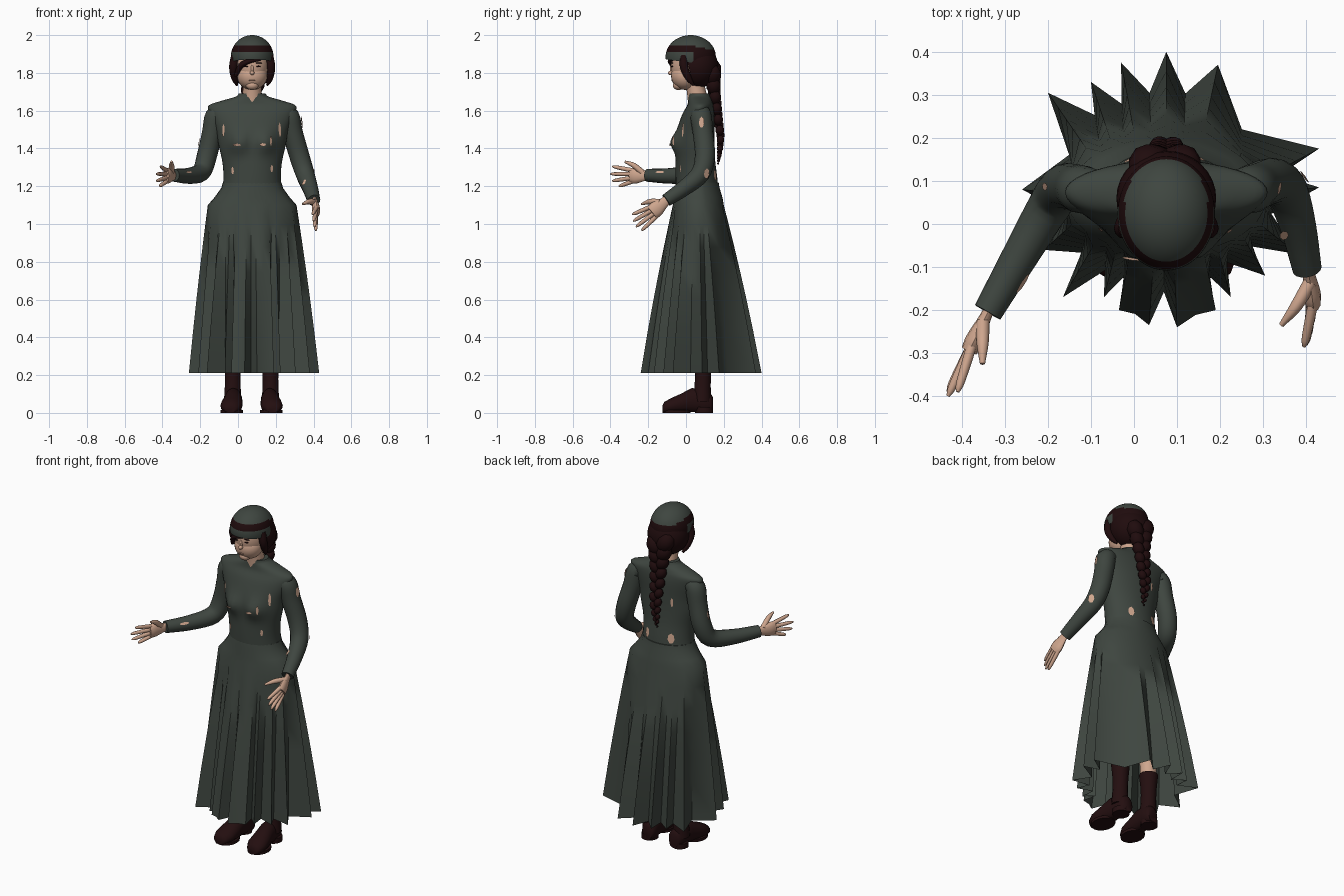
import bpy, bmesh, math
from math import sin, cos, exp, tau
from mathutils import Vector, Matrix
from mathutils.bvhtree import BVHTree

if "Cube" in bpy.data.objects:
    bpy.data.objects.remove(bpy.data.objects["Cube"], do_unlink=True)

CX = 0.075  # body centre line


def material(name, rgb):
    m = bpy.data.materials.new(name)
    m.use_nodes = True
    m.diffuse_color = (*rgb, 1)
    m.node_tree.nodes["Principled BSDF"].inputs["Base Color"].default_value = (*rgb, 1)
    return m


GREEN = material("dress grey green", (0.049, 0.061, 0.051))
SKIN = material("skin", (0.62, 0.38, 0.27))
HAIR = material("dark brown hair", (0.014, 0.0035, 0.004))
LEATHER = material("dark red leather", (0.017, 0.0045, 0.005))
LIP = material("lips", (0.5, 0.28, 0.2))


def finish(name, bm, *mats, angle=50):
    bmesh.ops.recalc_face_normals(bm, faces=bm.faces)
    me = bpy.data.meshes.new(name)
    bm.to_mesh(me)
    bm.free()
    ob = bpy.data.objects.new(name, me)
    bpy.context.collection.objects.link(ob)
    for m in mats:
        me.materials.append(m)
    bpy.ops.object.select_all(action='DESELECT')
    ob.select_set(True)
    bpy.context.view_layer.objects.active = ob
    bpy.ops.object.shade_smooth_by_angle(angle=math.radians(angle))
    return ob


def add_loft(bm, rings, cap_end=True):
    rows = [[bm.verts.new(p) for p in r] for r in rings]
    n = len(rows[0])
    for a, b in zip(rows, rows[1:]):
        for i in range(n):
            bm.faces.new((a[i], a[(i + 1) % n], b[(i + 1) % n], b[i]))
    bm.faces.new(rows[0])
    if cap_end:
        bm.faces.new(rows[-1])


def smooth_path(pts, steps=4):
    """Catmull-Rom resampling of points of any dimension."""
    p = [Vector(q) for q in pts]
    p = [2 * p[0] - p[1]] + p + [2 * p[-1] - p[-2]]
    out = []
    for a, b, c, d in zip(p, p[1:], p[2:], p[3:]):
        for s in range(steps):
            t = s / steps
            out.append((2 * b + (c - a) * t + (2 * a - 5 * b + 4 * c - d) * t * t
                        + (3 * b - a - 3 * c + d) * t ** 3) / 2)
    return out + [p[-2]]


def add_tube(bm, pts, ref, flat=1.0, sides=12):
    """Tube through (x, y, z, radius) points; flat thins it sideways."""
    path = smooth_path(pts)
    rings = []
    for i, p in enumerate(path):
        d = (path[min(i + 1, len(path) - 1)] - path[max(i - 1, 0)]).xyz.normalized()
        s = d.cross(Vector(ref)).normalized()
        u = s.cross(d)
        rings.append([p.xyz + p.w * (s * flat * cos(k * tau / sides) + u * sin(k * tau / sides))
                      for k in range(sides)])
    add_loft(bm, rings)


def add_ball(bm, c, r, segs=20, tilt=0):
    mat = Matrix.Translation(c) @ Matrix.Rotation(tilt, 4, 'Y') @ Matrix.Diagonal((*r, 1))
    bmesh.ops.create_uvsphere(bm, u_segments=segs, v_segments=segs // 2, radius=1, matrix=mat)


def balls(name, mat, items, segs=20):
    bm = bmesh.new()
    for c, r in items:
        add_ball(bm, c, r, segs)
    return finish(name, bm, mat)


# Skirt: smooth hips running down into a star-shaped pleated hem
tips = [(-.035, -.2), (.035, -.235), (.1, -.24), (.19, -.2), (.225, -.17), (.305, -.12),
        (.38, -.07), (.43, .085), (.43, .175), (.195, .37), (.075, .4), (-.03, .375),
        (-.1, .33), (-.2, .305), (-.26, .08), (-.21, -.06), (-.165, -.17), (-.07, -.17)]
centre = Vector((CX, 0.07))
hem = []
for i, tip in enumerate(tips):
    a = Vector(tip) - centre
    b = Vector(tips[(i + 1) % len(tips)]) - centre
    depth = 0.97 if i in (0, 2) else 0.74
    hem += [a, (a + b) / 2 * depth]
angles = [math.atan2(h.y / 0.32, h.x / 0.345) for h in hem]


def oval(z, rx, ry, cy):
    return [Vector((CX + rx * cos(a), cy + ry * sin(a), z)) for a in angles]


hip = oval(1.1, 0.235, 0.135, 0.065)
floor_ring = [Vector((*(centre + h), 0.21)) for h in hem]
rings = [oval(1.22, .155, .113, .06), oval(1.19, .164, .118, .06), oval(1.14, .2, .128, .065), hip]
for t in (.12, .25, .4, .55, .75, 1):
    spread = t + .16 * t * (1 - t)  # cloth billows a little between hip and hem
    rings.append([Vector((*a.xy.lerp(b.xy, spread), a.z + (b.z - a.z) * t))
                  for a, b in zip(hip, floor_ring)])
bm = bmesh.new()
add_loft(bm, rings, cap_end=False)
finish("skirt", bm, GREEN, angle=60)

# Bodice: height, half width, half depth, depth centre, with a soft bust
profile = [(1.17, .158, .112, .06), (1.25, .152, .11, .055), (1.33, .158, .105, .05),
           (1.42, .178, .1, .05), (1.5, .192, .098, .052), (1.58, .222, .085, .065),
           (1.625, .232, .07, .075), (1.65, .17, .064, .075), (1.674, .088, .06, .072),
           (1.692, .07, .055, .068)]
N = 40
rings = []
for z, rx, ry, cy in smooth_path(profile, 4):
    ring = []
    for k in range(N):
        c, s = cos(k * tau / N), sin(k * tau / N)
        lobe = exp(-((abs(rx * c) - .075) / .055) ** 2 - ((z - 1.43) / .055) ** 2)
        ring.append((CX + rx * c, cy + ry * s + .045 * lobe * min(0, s), z))
    rings.append(ring)
bm = bmesh.new()
add_loft(bm, rings)
bodice = finish("bodice", bm, GREEN)

# Sleeves, from the shoulder down to the cuff
arms = {
    "right": [(-.08, .08, 1.59, .045), (-.118, .08, 1.57, .056), (-.137, .085, 1.48, .054),
              (-.165, .085, 1.36, .053), (-.195, .045, 1.275, .05), (-.265, -.075, 1.255, .042),
              (-.34, -.205, 1.258, .034)],
    "left": [(.23, .08, 1.59, .045), (.268, .08, 1.57, .056), (.29, .09, 1.48, .054),
             (.325, .1, 1.36, .053), (.355, .075, 1.265, .05), (.382, -.01, 1.19, .042),
             (.402, -.105, 1.125, .034)]}
sleeves = {}
for side, pts in arms.items():
    bm = bmesh.new()
    add_tube(bm, pts, (1, 0, 0), sides=16)
    sleeves[side] = finish(side + "_sleeve", bm, GREEN)

# Hands: wrist, knuckles, finger tips and thumb tip
hands = {
    "right": ((-.33, -.185, 1.257), (-.383, -.295, 1.255),
              [(-.41, -.39, 1.305), (-.432, -.4, 1.265), (-.432, -.39, 1.228), (-.415, -.355, 1.2)],
              (-.352, -.325, 1.33)),
    "left": ((.403, -.09, 1.135), (.415, -.18, 1.06),
             [(.395, -.285, 1.05), (.4, -.28, 1.015), (.405, -.265, .985), (.412, -.235, .965)],
             (.342, -.235, 1.105))}
z_axis = Vector((0, 0, 1))
for side, (wrist, palm, fingers, thumb) in hands.items():
    w, p = Vector(wrist), Vector(palm)
    along = (p - w).normalized()
    up = along.cross(z_axis).normalized().cross(along)
    bm = bmesh.new()
    add_tube(bm, [(*w, .024), (*w.lerp(p, .3), .028), (*w.lerp(p, .75), .042), (*p, .038)],
             z_axis, flat=0.5)
    for k, tip in enumerate(fingers):
        root = p + up * (.028 - .019 * k) - along * .015
        tip = Vector(tip)
        add_tube(bm, [(*root, .012), (*root.lerp(tip, .5), .011), (*root.lerp(tip, .85), .009),
                      (*tip, .004)], z_axis, sides=8)
    root, tip = w.lerp(p, .4) + up * .015, Vector(thumb)
    add_tube(bm, [(*root, .016), (*(root.lerp(tip, .5) + up * .01), .014), (*tip, .006)],
             z_axis, sides=8)
    finish(side + "_hand", bm, SKIN)


# Small skin openings worn through the cloth
def openings(name, cloth, spots):
    me = cloth.data
    tree = BVHTree.FromPolygons([v.co for v in me.vertices], [p.vertices for p in me.polygons])
    bm = bmesh.new()
    for point, w, h in spots:
        co, normal, _, _ = tree.find_nearest(Vector(point))
        if normal.dot(Vector(point) - co) < 0:
            normal = -normal
        rot = normal.to_track_quat('Z', 'Y').to_matrix().to_4x4()
        bmesh.ops.create_circle(bm, cap_ends=True, segments=7, radius=1,
                                matrix=Matrix.Translation(co + normal * .004) @ rot
                                @ Matrix.Diagonal((w, h, 1, 1)))
    finish(name, bm, SKIN)


openings("bodice_openings", bodice, [
    ((-.11, -.06, 1.5), .007, .035), ((.25, -.06, 1.5), .008, .04), ((-.03, -.2, 1.4), .022, .008),
    ((.14, -.2, 1.4), .018, .008), ((.22, -.12, 1.44), .007, .028), ((-.07, -.1, 1.28), .008, .02),
    ((.22, -.1, 1.29), .008, .02), ((-.05, .25, 1.27), .02, .03), ((.19, .25, 1.27), .018, .03),
    ((-.03, .25, 1.47), .008, .028)])
openings("right_sleeve_openings", sleeves["right"], [((-.24, -.15, 1.29), .028, .008),
                                                      ((-.3, .1, 1.45), .009, .028)])
openings("left_sleeve_openings", sleeves["left"], [((.5, .06, 1.56), .015, .03),
                                                    ((.45, .15, 1.26), .018, .028),
                                                    ((.33, -.05, 1.24), .01, .02)])

# Neck, face, nose and ears
bm = bmesh.new()
add_tube(bm, [(CX, .07, 1.62, .058), (CX, .055, 1.7, .05), (CX, .04, 1.8, .05)], (1, 0, 0))
finish("neck", bm, SKIN)
balls("head", SKIN, [((CX, .025, 1.84), (.088, .105, .12)), ((CX, -.005, 1.785), (.08, .074, .075)),
                     ((CX, -.04, 1.735), (.034, .03, .026))], 28)
balls("nose", SKIN, [((CX, -.08, 1.8), (.012, .016, .012)), ((CX, -.074, 1.82), (.008, .012, .026))], 12)
balls("lips", LIP, [((CX, -.07, 1.76), (.019, .008, .004))], 12)
for x, side in ((-1, "right"), (1, "left")):
    balls(side + "_eye", HAIR, [((CX + x * .033, -.073, 1.834), (.012, .006, .004))], 12)
    balls(side + "_brow", HAIR, [((CX + x * .035, -.074, 1.852), (.018, .006, .003))], 12)

# Cap with a dark band of hair showing around it
bm = bmesh.new()
add_ball(bm, (CX, .025, 1.885), (.113, .133, .115), 56)
bmesh.ops.bisect_plane(bm, geom=bm.verts[:] + bm.edges[:] + bm.faces[:], plane_co=(CX, 0, 1.858),
                       plane_no=(0, .12, 1), clear_inner=True)
for f in bm.faces:
    c = f.calc_center_median()
    f.material_index = int(c.z < 1.95 - .2 * max(c.y, 0) and (c.z > 1.905 or c.y > .04))
finish("cap", bm, GREEN, HAIR)

# Hair behind and beside the face, and the fringe
bm = bmesh.new()
add_ball(bm, (CX, .06, 1.835), (.116, .11, .115), 32)
bmesh.ops.bisect_plane(bm, geom=bm.verts[:] + bm.edges[:] + bm.faces[:], plane_co=(CX, .015, 1.83),
                       plane_no=(0, 1, .25), clear_inner=True)
finish("back_hair", bm, HAIR)
bm = bmesh.new()
for s in (-1, 1):
    add_tube(bm, [(CX + s * .09, -.01, 1.89, .022), (CX + s * .1, -.01, 1.83, .022),
                  (CX + s * .094, .015, 1.77, .016), (CX + s * .08, .04, 1.735, .006)], (1, 0, 0))
add_tube(bm, [(.12, -.075, 1.87, .008), (.06, -.079, 1.862, .018), (.015, -.06, 1.838, .022),
              (-.012, -.03, 1.785, .014)], (0, 1, 0), flat=.7)
finish("fringe", bm, HAIR)

# Braid: crossed knots down the back
bm = bmesh.new()
knots = smooth_path([(CX, .135, 1.82, .08), (CX, .15, 1.7, .054), (CX, .166, 1.58, .042),
                     (CX, .182, 1.47, .034), (CX, .178, 1.38, .022), (CX, .17, 1.32, .008)])
for i, k in enumerate(knots):
    s = 1 if i % 2 else -1
    add_ball(bm, (k.x + s * k.w * .45, k.y, k.z), (k.w * .65, k.w * .66, k.w * .8), 10, s * .5)
finish("braid", bm, HAIR)

# Legs and boots: foot sections are y, half width, height
foot = [(-.125, .025, .035), (-.115, .042, .055), (-.08, .058, .074), (-.03, .056, .095),
        (.03, .047, .125), (.09, .044, .12), (.13, .04, .1), (.142, .028, .08)]
M = 16
for side, x, splay in (("right", -.028, -.15), ("left", .172, .15)):
    bm = bmesh.new()
    add_loft(bm, [[(x + w * cos(k * tau / M) - splay * y * .6,
                    y, max(.004, h / 2 + h * .55 * sin(k * tau / M)))
                   for k in range(M)] for y, w, h in foot])
    add_tube(bm, [(x, .085, .06, .048), (x, .088, .14, .043), (x, .09, .22, .043),
                  (x, .09, .32, .052)], (1, 0, 0), sides=14)
    # heel and welt
    for cx, cy, rx, ry, top in ((x, .095, .046, .048, .03), (x + .03 * splay, -.05, .06, .075, .016)):
        add_loft(bm, [[(cx + rx * cos(k * tau / M), cy + ry * sin(k * tau / M), z)
                       for k in range(M)] for z in (0, top)])
    finish(side + "_boot", bm, LEATHER)
    bm = bmesh.new()
    add_tube(bm, [(x, .09, .28, .045), (x, .08, .55, .05), (x, .07, 1.0, .075)], (1, 0, 0))
    finish(side + "_leg", bm, SKIN)
